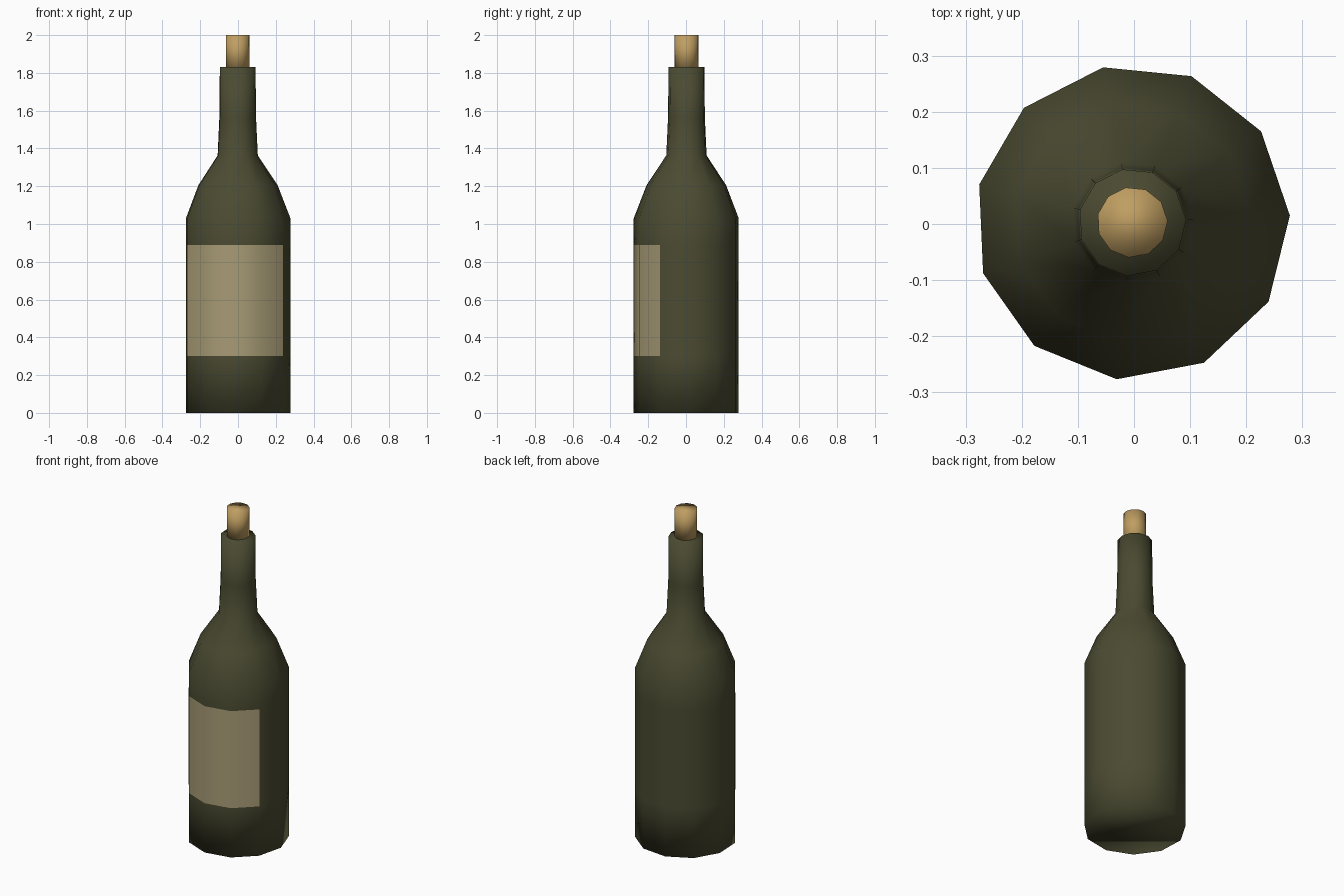
import bpy, bmesh, math

if "Cube" in bpy.data.objects:
    bpy.data.objects.remove(bpy.data.objects["Cube"])

SIDES = 11
TURN = math.radians(2.5)
CX, CY = -0.003, 0.003


def material(name, rgb):
    m = bpy.data.materials.new(name)
    m.diffuse_color = (*rgb, 1)
    m.use_nodes = True
    m.node_tree.nodes["Principled BSDF"].inputs["Base Color"].default_value = m.diffuse_color
    return m


def ring(bm, r, z, first=0, count=SIDES):
    step = 2 * math.pi / SIDES
    return [bm.verts.new((CX + r * math.cos(TURN + i * step),
                          CY + r * math.sin(TURN + i * step), z))
            for i in range(first, first + count)]


def lathe(name, profile, mat, first=0, count=SIDES, closed=True):
    """Sweep a (radius, height) profile around the bottle axis."""
    bm = bmesh.new()
    rings = [ring(bm, r, z, first, count) for r, z in profile]
    for a, b in zip(rings, rings[1:]):
        for i in range(count if closed else count - 1):
            j = (i + 1) % count
            bm.faces.new((a[i], a[j], b[j], b[i]))
    if closed:
        bm.faces.new(rings[0][::-1])
        bm.faces.new(rings[-1])
    for f in bm.faces:
        f.smooth = True
    me = bpy.data.meshes.new(name)
    bm.to_mesh(me)
    bm.free()
    me.materials.append(mat)
    ob = bpy.data.objects.new(name, me)
    bpy.context.collection.objects.link(ob)
    return ob


glass = material("dark_glass", (0.07, 0.07, 0.032))
paper = material("label_paper", (0.39, 0.33, 0.18))
cork = material("cork", (0.52, 0.34, 0.12))

# Bottle: straight body, two-step shoulder, slightly tapered neck
lathe("bottle", [(0.281, 0), (0.281, 0.30), (0.281, 0.89), (0.281, 1.03),
                 (0.213, 1.205), (0.108, 1.363), (0.0985, 1.565),
                 (0.096, 1.83)], glass)

# Label: wraps four facets on the front
lathe("label", [(0.282, 0.30), (0.282, 0.89)], paper,
      first=6, count=5, closed=False)

# Cork stopper
lathe("cork_stopper", [(0.063, 1.82), (0.063, 2.0)], cork)
